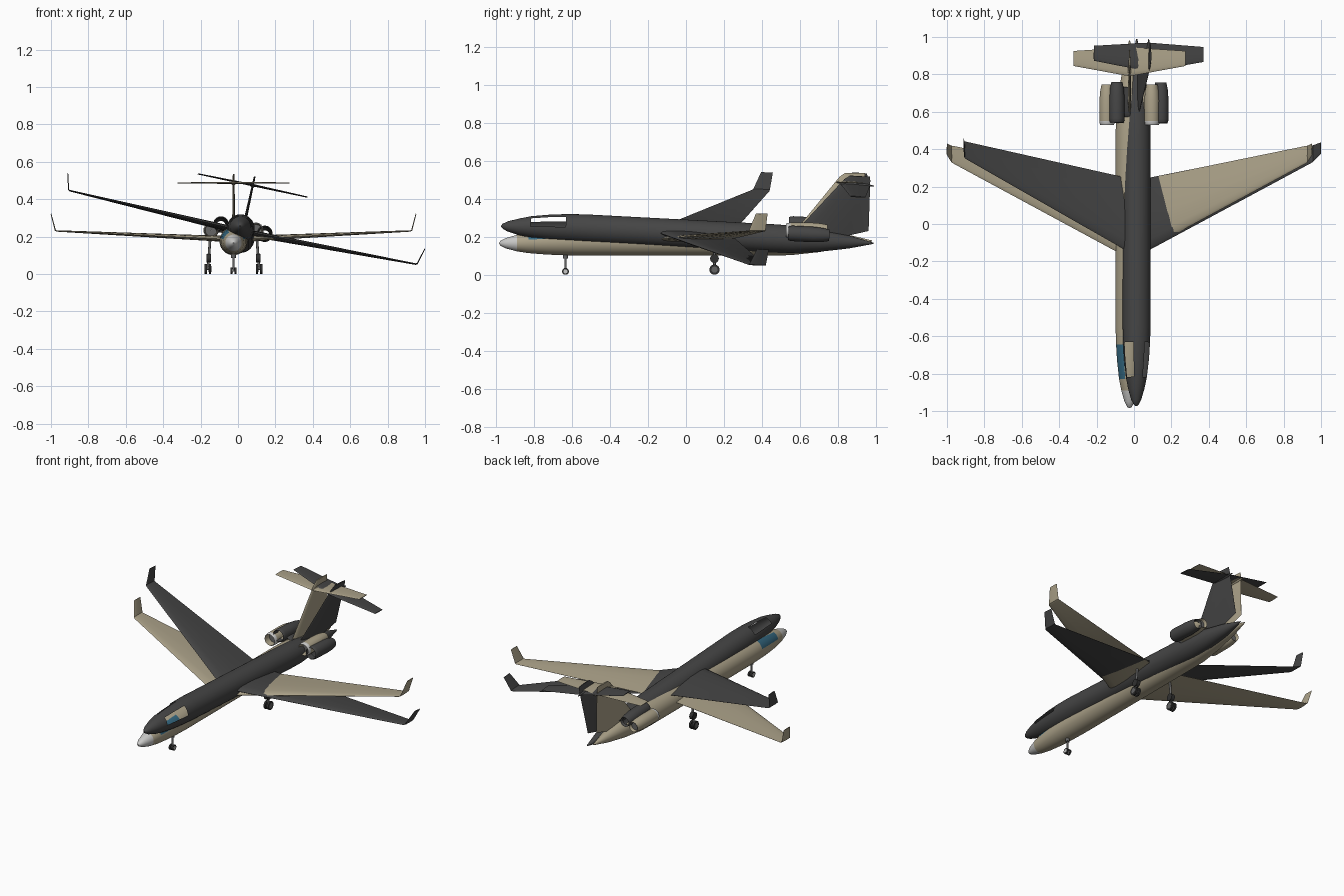
import bpy, bmesh, math
from mathutils import Matrix, Vector

if "Cube" in bpy.data.objects:
    bpy.data.objects.remove(bpy.data.objects["Cube"])


def material(name, r, g, b):
    m = bpy.data.materials.new(name)
    m.diffuse_color = (r, g, b, 1)
    m.use_nodes = True
    m.node_tree.nodes["Principled BSDF"].inputs["Base Color"].default_value = m.diffuse_color
    return m


BEIGE = material("beige_paint", .41, .36, .25)
DARK = material("dark_grey", .06, .06, .06)
LIGHT = material("light_nose_grey", .58, .58, .57)
BLUE = material("window_blue", .035, .14, .22)
TYRE = material("tyre_black", .03, .03, .03)
METAL = material("strut_grey", .13, .13, .13)


def finish(name, bm, mats, matrix, angle=35):
    bmesh.ops.recalc_face_normals(bm, faces=bm.faces)
    me = bpy.data.meshes.new(name)
    bm.to_mesh(me)
    bm.free()
    for m in mats:
        me.materials.append(m)
    me.transform(matrix)
    ob = bpy.data.objects.new(name, me)
    bpy.context.collection.objects.link(ob)
    bpy.ops.object.select_all(action='DESELECT')
    ob.select_set(True)
    bpy.context.view_layer.objects.active = ob
    bpy.ops.object.shade_smooth_by_angle(angle=math.radians(angle))
    return ob


def loft(bm, rings, caps=True):
    """Skin a list of closed point rings."""
    vs = [[bm.verts.new(p) for p in ring] for ring in rings]
    n = len(vs[0])
    for a, b in zip(vs, vs[1:]):
        for i in range(n):
            bm.faces.new((a[i], a[(i + 1) % n], b[(i + 1) % n], b[i]))
    if caps:
        bm.faces.new(vs[0])
        bm.faces.new(vs[-1])


def circle(x, y, z, r, n):
    # vertices sit half a step off vertical
    return [(x + r * math.sin(a), y, z + r * math.cos(a))
            for a in (2 * math.pi * (i + .5) / n for i in range(n))]


FOIL = [(0, 0), (.04, .28), (.15, .45), (.4, .5), (.7, .3), (1, .02),
        (1, -.02), (.7, -.25), (.4, -.42), (.15, -.4), (.04, -.25)]


def surface(name, sections, mat, matrix):
    """Wing-like part: sections are (x, z, y_lead, y_trail, thickness, normal)."""
    bm = bmesh.new()
    rings = []
    for x, z, y0, y1, t, nrm in sections:
        n = Vector(nrm).normalized()
        rings.append([Vector((x, y0 + u * (y1 - y0), z)) + n * (v * t) for u, v in FOIL])
    loft(bm, rings)
    return finish(name, bm, [mat], matrix)


def cylinder(name, p, q, r, mat, matrix, n=20):
    p, q = Vector(p), Vector(q)
    d = q - p
    m = Matrix.Translation((p + q) / 2) @ d.to_track_quat('Z', 'Y').to_matrix().to_4x4()
    bm = bmesh.new()
    bmesh.ops.create_cone(bm, cap_ends=True, segments=n, radius1=r, radius2=r,
                          depth=d.length, matrix=m)
    return finish(name, bm, [mat], matrix)


# fuselage stations: y, centre z, radius
BODY = [(-.985, .166, .003), (-.977, .166, .013), (-.95, .166, .027), (-.89, .167, .044),
        (-.83, .170, .056), (-.73, .173, .067), (-.645, .175, .072), (-.55, .176, .075),
        (.2, .176, .075), (.45, .176, .075), (.55, .176, .073), (.7, .177, .058),
        (.85, .178, .034), (.98, .178, .003)]


def aircraft(tag, paint, matrix, complete):
    # fuselage with side windscreens
    bm = bmesh.new()
    loft(bm, [circle(0, y, z, r, 36) for y, z, r in BODY])
    panes = []
    for f in bm.faces:
        c = f.calc_center_median()
        ang = abs(math.degrees(math.atan2(c.x, c.z - .172)))
        if c.y < -.89:
            f.material_index = 1
        elif -.83 < c.y < -.645 and 24 < ang < 76:
            f.material_index = 2
            panes.append(f)
    if not complete:
        bmesh.ops.delete(bm, geom=panes, context='FACES')
    finish(tag + "_fuselage", bm, [paint, LIGHT if complete else paint, BLUE], matrix)

    for s, side in ((-1, "left"), (1, "right")):
        name = tag + "_" + side
        # swept wing and winglet
        surface(name + "_wing", [
            (s * .03, .186, -.17, .232, .036, (0, 0, 1)),
            (s * .075, .188, -.145, .24, .034, (0, 0, 1)),
            (s * .945, .230, .325, .418, .008, (0, 0, 1)),
            (s * .953, .234, .332, .419, .007, (-s * .8, 0, .6)),
            (s * .976, .322, .368, .430, .005, (-s, 0, .25))], paint, matrix)
        # tailplane
        surface(name + "_tailplane", [
            (0, .487, .79, .945, .012, (0, 0, 1)),
            (s * .30, .487, .845, .925, .006, (0, 0, 1))], paint, matrix)
        # engine nacelle with inlet lip and fan
        prof = [(.57, .001), (.57, .031), (.528, .035), (.534, .039), (.55, .041),
                (.66, .041), (.71, .037), (.745, .030), (.725, .025), (.725, .001)]
        if not complete:
            prof = prof[1:-1]
        bm = bmesh.new()
        loft(bm, [circle(s * .12, y, .234, r, 28) for y, r in prof], caps=False)
        if complete:
            for f in bm.faces:
                c = f.calc_center_median()
                rad = math.hypot(c.x - s * .12, c.z - .234)
                if c.y < .548:
                    f.material_index = 1
                elif rad < .026:
                    f.material_index = 2
        finish(name + "_engine", bm, [paint, LIGHT, METAL], matrix)
        # engine pylon
        surface(name + "_pylon", [
            (s * .045, .224, .56, .72, .016, (0, 0, 1)),
            (s * .09, .232, .56, .72, .016, (0, 0, 1))], paint, matrix)

    # fin
    surface(tag + "_fin", [
        (0, .20, .56, .80, .018, (1, 0, 0)),
        (0, .243, .585, .95, .018, (1, 0, 0)),
        (0, .515, .808, .945, .011, (1, 0, 0)),
        (0, .535, .835, .942, .009, (1, 0, 0))], paint, matrix)
    # fairing where fin and tailplane meet
    bm = bmesh.new()
    loft(bm, [circle(0, y, .487, r, 16) for y, r in
              ((.785, .002), (.81, .009), (.86, .012), (.92, .010), (.965, .002))])
    finish(tag + "_tail_fairing", bm, [paint], matrix)


# parked aircraft and the banked dark shell overlapping it
parked = Matrix.Translation((-.024, 0, 0))
banked = (Matrix.Translation((.014, .01, .176 + .039))
          @ Matrix.Rotation(math.radians(-3), 4, 'X')
          @ Matrix.Rotation(math.radians(12), 4, 'Y')
          @ Matrix.Translation((0, 0, -.176)))
aircraft("parked", BEIGE, parked, True)
aircraft("banked", DARK, banked, False)


def wheel_pair(name, x, y, r, gap, w):
    for s, side in ((-1, "left"), (1, "right")):
        c = x + s * gap
        cylinder(f"{name}_{side}_tyre", (c - w, y, r), (c + w, y, r), r, TYRE, parked, 24)
        cylinder(f"{name}_{side}_hub", (c - w - .001, y, r), (c + w + .001, y, r),
                 r * .6, LIGHT if "nose" in name else METAL, parked)
    cylinder(name + "_axle", (x - gap, y, r), (x + gap, y, r), .005, METAL, parked, 12)


# nose gear
wheel_pair("nose_gear", 0, -.635, .018, .010, .005)
cylinder("nose_gear_strut", (0, -.635, .018), (0, -.635, .12), .006, METAL, parked, 12)
cylinder("nose_gear_collar", (0, -.635, .085), (0, -.635, .12), .013, METAL, parked, 16)

# main gear
for s, side in ((-1, "left"), (1, "right")):
    n = side + "_main_gear"
    wheel_pair(n, s * .137, .15, .027, .011, .006)
    cylinder(n + "_strut", (s * .137, .15, .027), (s * .125, .15, .185), .007, METAL, parked, 12)
    cylinder(n + "_joint", (s * .120, .15, .085), (s * .144, .15, .085), .023, TYRE, parked)
